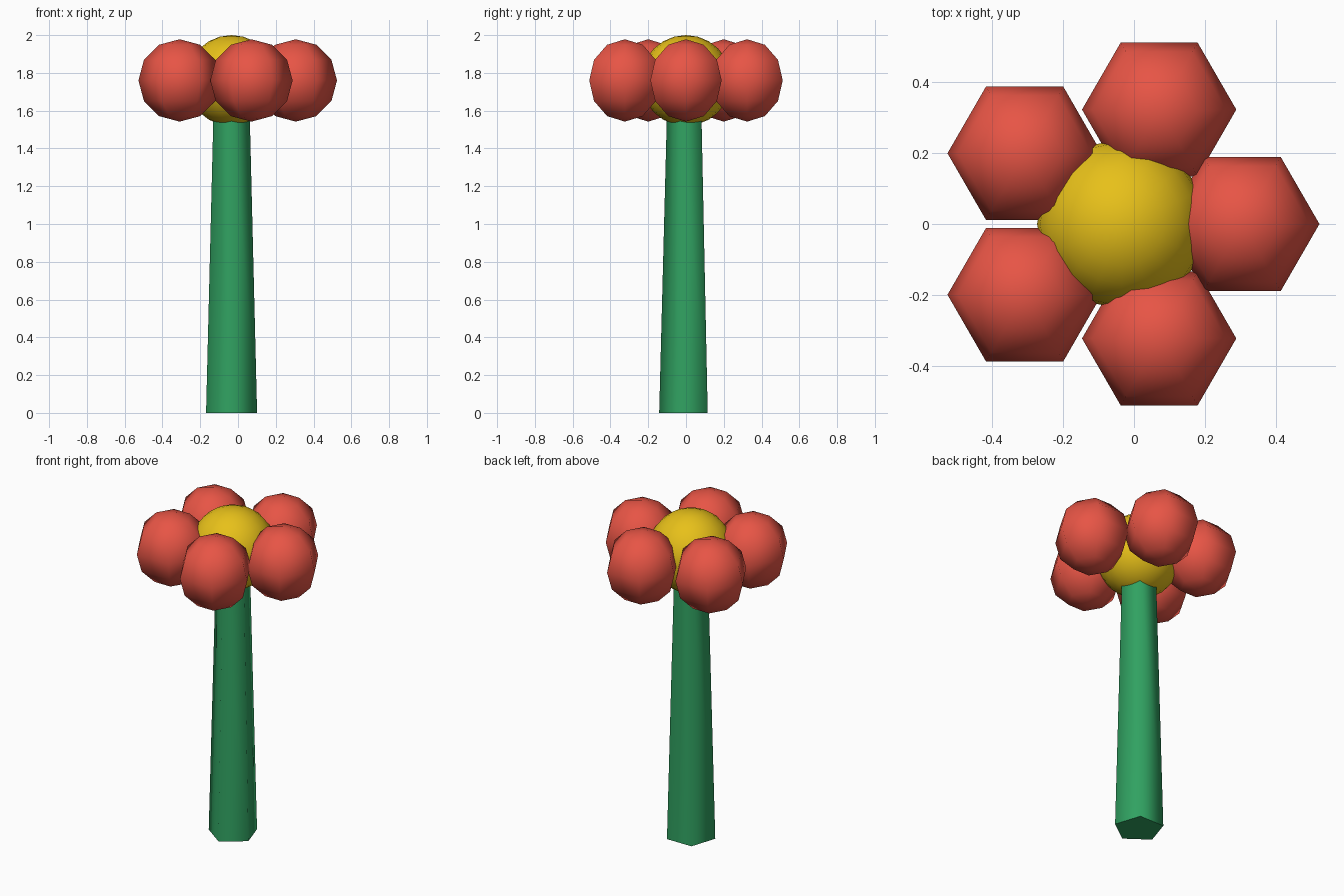
import bpy, bmesh, math
from mathutils import Matrix

if "Cube" in bpy.data.objects:
    bpy.data.objects.remove(bpy.data.objects["Cube"])

CX, HEAD_Z = -0.034, 1.76   # flower axis and head height


def material(name, rgb):
    m = bpy.data.materials.new(name)
    m.diffuse_color = (*rgb, 1)
    m.use_nodes = True
    m.node_tree.nodes["Principled BSDF"].inputs["Base Color"].default_value = m.diffuse_color
    return m


RED = material("petal_red", (0.80, 0.09, 0.06))
YELLOW = material("centre_yellow", (0.80, 0.53, 0.01))
GREEN = material("stem_green", (0.03, 0.36, 0.12))


def finish(bm, name, mat):
    # smooth shading, keeping right-angled rims sharp
    bmesh.ops.recalc_face_normals(bm, faces=bm.faces)
    for f in bm.faces:
        f.smooth = True
    for e in bm.edges:
        e.smooth = e.calc_face_angle(0) < math.radians(80)
    me = bpy.data.meshes.new(name)
    bm.to_mesh(me)
    bm.free()
    me.materials.append(mat)
    ob = bpy.data.objects.new(name, me)
    bpy.context.collection.objects.link(ob)
    return ob


def ball(name, loc, r, sides, rings, mat):
    # spin a half-circle profile starting on the x axis
    bm = bmesh.new()
    pts = [(math.pi * i / rings) for i in range(rings + 1)]
    vs = [bm.verts.new((r * math.sin(a), 0, r * math.cos(a))) for a in pts]
    es = [bm.edges.new(p) for p in zip(vs, vs[1:])]
    bmesh.ops.spin(bm, geom=vs + es, cent=(0, 0, 0), axis=(0, 0, 1),
                   angle=2 * math.pi, steps=sides, use_duplicate=False)
    bmesh.ops.remove_doubles(bm, verts=bm.verts, dist=1e-4)
    ob = finish(bm, name, mat)
    ob.location = loc
    return ob


# Five-sided tapering stem, one corner facing the front
bm = bmesh.new()
H = 1.62
bmesh.ops.create_cone(bm, cap_ends=True, segments=5, radius1=0.142, radius2=0.100, depth=H)
v = bm.verts[:][0]
turn = -math.pi / 2 - math.atan2(v.co.y, v.co.x)
bmesh.ops.transform(bm, verts=bm.verts,
                    matrix=Matrix.Translation((0, 0, H / 2)) @ Matrix.Rotation(turn, 4, 'Z'))
finish(bm, "stem", GREEN).location = (CX, 0, 0)

# Flower centre
ball("flower_centre", (CX, 0, HEAD_Z), 0.24, 16, 12, YELLOW)

# Ring of five six-sided petals
for i in range(5):
    a = 2 * math.pi * i / 5
    ball(f"petal_{i + 1}", (CX + 0.34 * math.cos(a), 0.34 * math.sin(a), HEAD_Z),
         0.218, 6, 6, RED)
